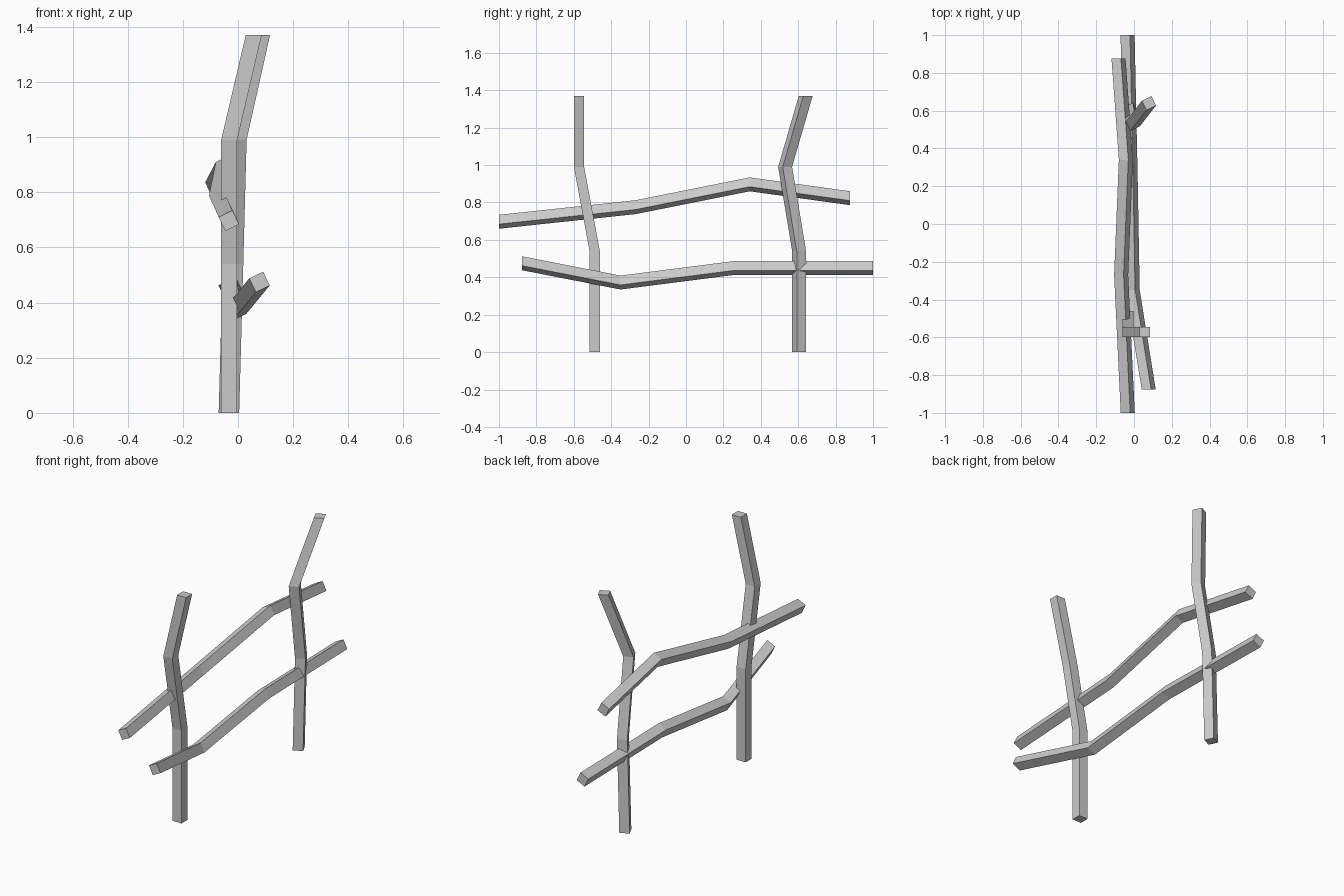
import bpy, bmesh, math
from mathutils import Vector

if "Cube" in bpy.data.objects:
    bpy.data.objects.remove(bpy.data.objects["Cube"])


def beam(name, path, axis, half, angle=0.0, half_v=None):
    """Bent square timber: one flat section per path point, level along the axis."""
    half_v = half_v or half
    c, s = math.cos(math.radians(angle)), math.sin(math.radians(angle))
    bm = bmesh.new()
    rings = []
    for p in path:
        ring = []
        for u, v in ((-half, -half_v), (half, -half_v), (half, half_v), (-half, half_v)):
            a, b = u * c - v * s, u * s + v * c
            off = (a, b, 0) if axis == 'Z' else (a, 0, b)
            ring.append(bm.verts.new(Vector(p) + Vector(off)))
        rings.append(ring)
    for r0, r1 in zip(rings, rings[1:]):
        for i in range(4):
            j = (i + 1) % 4
            bm.faces.new((r0[i], r0[j], r1[j], r1[i]))
    bm.faces.new(rings[0])
    bm.faces.new(rings[-1])
    bmesh.ops.recalc_face_normals(bm, faces=bm.faces)
    mesh = bpy.data.meshes.new(name)
    bm.to_mesh(mesh)
    bm.free()
    obj = bpy.data.objects.new(name, mesh)
    bpy.context.collection.objects.link(obj)
    return obj


# Upright posts
beam("front_post", [(-0.032, -0.488, 0), (-0.032, -0.488, 0.54),
                    (-0.032, -0.572, 0.99), (0.057, -0.572, 1.37)],
     'Z', 0.029, half_v=0.0275)
beam("back_post", [(-0.033, 0.605, 0), (-0.018, 0.605, 0.54),
                   (-0.006, 0.53, 0.99), (0.079, 0.64, 1.37)],
     'Z', 0.0278, 26)

# Crooked rails
beam("upper_rail", [(-0.033, -1, 0.697), (-0.068, -0.27, 0.775),
                    (-0.043, 0.34, 0.897), (-0.082, 0.877, 0.823)],
     'Y', 0.0278, 26)
beam("lower_rail", [(0.078, -0.877, 0.475), (-0.007, -0.35, 0.372),
                    (-0.018, 0.26, 0.45), (-0.034, 1, 0.45)],
     'Y', 0.0278, 26)
